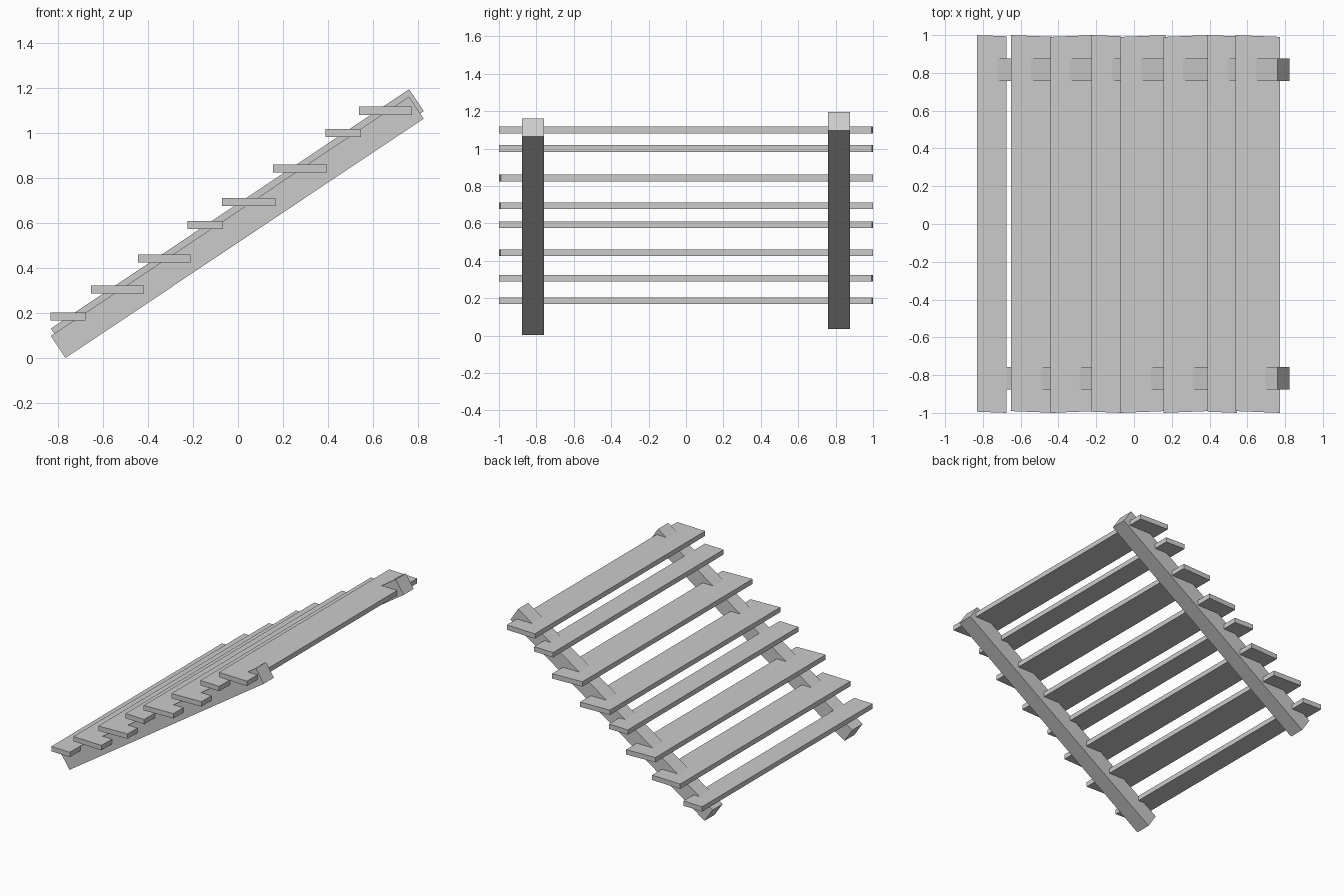
import bpy, bmesh, math
from mathutils import Matrix

cube = bpy.data.objects.get("Cube")
if cube:
    bpy.data.objects.remove(cube, do_unlink=True)

grey = bpy.data.materials.new("plain_grey")
grey.use_nodes = True
COLOUR = (0.6, 0.6, 0.6, 1)
grey.diffuse_color = COLOUR
grey.node_tree.nodes["Principled BSDF"].inputs["Base Color"].default_value = COLOUR


def box(name, size, centre, tilt=0.0, skew=0.0):
    """Box tilted about y, with its ends skewed along y."""
    bm = bmesh.new()
    bmesh.ops.create_cube(bm, size=1)
    shear = Matrix.Identity(4)
    shear[1][0] = skew
    bm.transform(Matrix.Translation(centre) @ Matrix.Rotation(-tilt, 4, 'Y')
                 @ shear @ Matrix.Diagonal((*size, 1)))
    mesh = bpy.data.meshes.new(name)
    bm.to_mesh(mesh)
    bm.free()
    mesh.materials.append(grey)
    obj = bpy.data.objects.new(name, mesh)
    bpy.context.collection.objects.link(obj)
    return obj


# Two sloping square rails, the back one slightly higher
SLOPE = math.atan2(1.062, 1.59)
for name, y, z in (("front_rail", -0.817, 0.582), ("back_rail", 0.817, 0.615)):
    box(name, (1.912, 0.118, 0.117), (-0.003, y, z), tilt=SLOPE)

# Level treads: left edge, right edge, mid height, direction of the end skew
treads = [
    (-0.831, -0.676, 0.186, -1),
    (-0.652, -0.417, 0.306, -1),
    (-0.443, -0.210, 0.443, 1),
    (-0.224, -0.067, 0.592, -1),
    (-0.071, 0.166, 0.694, 1),
    (0.155, 0.395, 0.843, 1),
    (0.388, 0.546, 1.000, -1),
    (0.537, 0.772, 1.099, -1),
]
SKEW = 0.04
for i, (x0, x1, z, side) in enumerate(treads, 1):
    width = x1 - x0
    length = 2 - SKEW * width
    box(f"tread_{i}", (width, length, 0.036), ((x0 + x1) / 2, 0, z), skew=SKEW * side)
